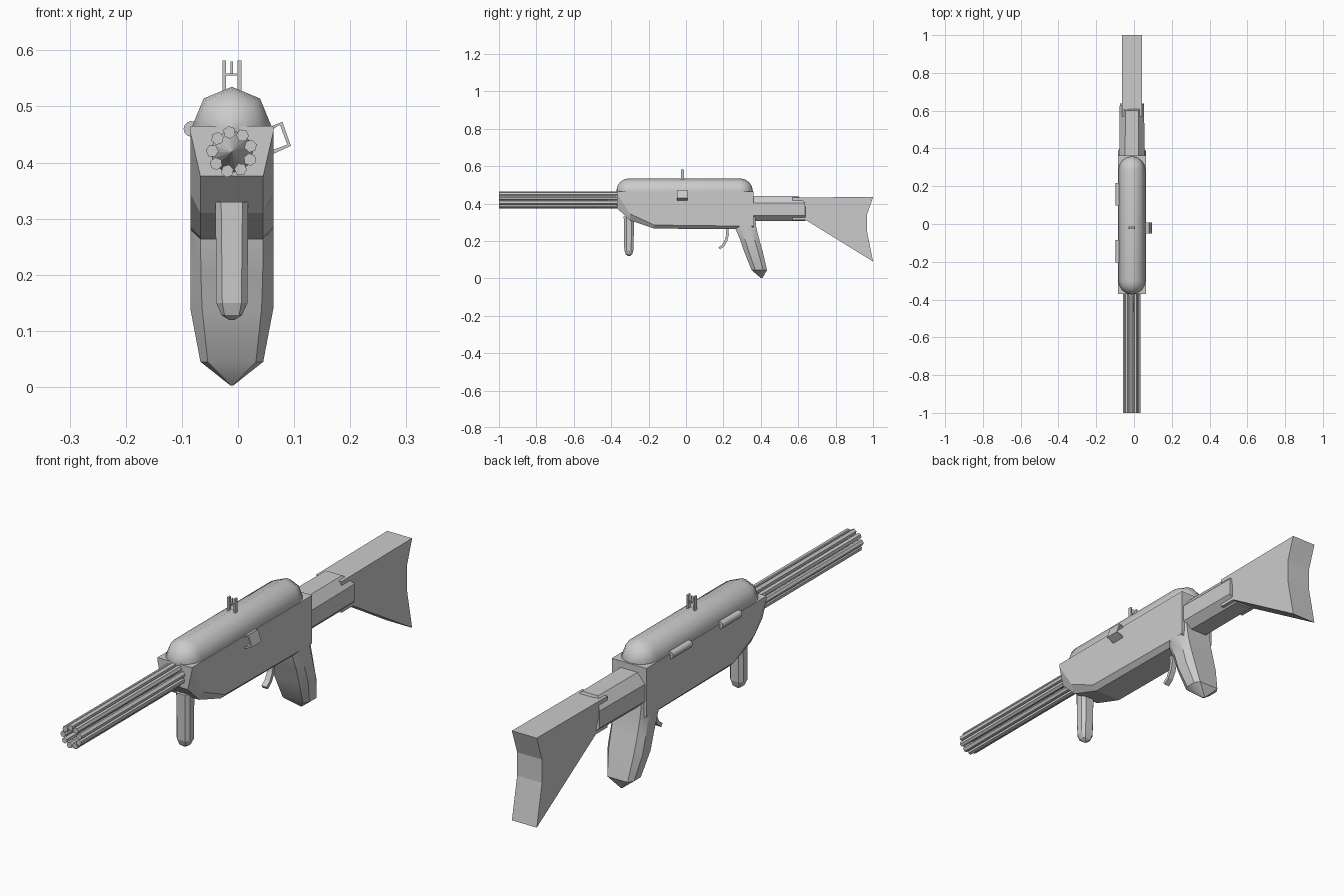
import bpy, bmesh, math
from mathutils import Vector

if "Cube" in bpy.data.objects:
    bpy.data.objects.remove(bpy.data.objects["Cube"])

CX = -0.011  # centre line of the main parts


def finish(name, bm, smooth=None):
    bmesh.ops.remove_doubles(bm, verts=bm.verts, dist=1e-5)
    bmesh.ops.recalc_face_normals(bm, faces=bm.faces)
    me = bpy.data.meshes.new(name)
    bm.to_mesh(me)
    bm.free()
    ob = bpy.data.objects.new(name, me)
    bpy.context.collection.objects.link(ob)
    if smooth:
        bpy.ops.object.select_all(action='DESELECT')
        ob.select_set(True)
        bpy.context.view_layer.objects.active = ob
        bpy.ops.object.shade_smooth_by_angle(angle=math.radians(smooth))
    return ob


def loft(name, rings, smooth=None):
    """Skin a list of equal-length point rings and cap both ends."""
    bm = bmesh.new()
    rows = [[bm.verts.new(p) for p in r] for r in rings]
    n = len(rows[0])
    for a, b in zip(rows, rows[1:]):
        for i in range(n):
            j = (i + 1) % n
            bm.faces.new((a[i], a[j], b[j], b[i]))
    bm.faces.new(rows[0])
    bm.faces.new(rows[-1])
    return finish(name, bm, smooth)


def ring_y(y, r, cx, cz, n, phase=0.0):
    return [(cx + r * math.cos(phase + math.tau * i / n), y,
             cz + r * math.sin(phase + math.tau * i / n)) for i in range(n)]


def oct_z(z, y0, y1, w, inner, cut):
    """Chamfered rectangle lying at height z."""
    c = (y1 - y0) * cut
    pts = [(inner, y0), (w, y0 + c), (w, y1 - c), (inner, y1)]
    pts += [(-x, y) for x, y in reversed(pts)]
    return [(CX + x, y, z) for x, y in pts]


def box(name, x0, x1, y0, y1, z0, z1):
    return loft(name, [[(x0, y, z0), (x1, y, z0), (x1, y, z1), (x0, y, z1)]
                       for y in (y0, y1)])


def strip(pts, t):
    """Closed outline of a 2D path thickened by t."""
    v = [Vector(p) for p in pts]
    left, right = [], []
    for i, p in enumerate(v):
        d = (v[min(i + 1, len(v) - 1)] - v[max(i - 1, 0)]).normalized()
        n = Vector((-d.y, d.x)) * t / 2
        left.append(p + n)
        right.append(p - n)
    return left + right[::-1]


# receiver body
body = [(-0.37, 0.455, 0.376), (-0.30, 0.345, 0.31), (-0.17, 0.285, 0.266),
        (0.26, 0.28, 0.263), (0.362, 0.28, 0.263)]
loft("body", [[(CX + x, y, z) for x, z in
               ((0.074, 0.465), (0.074, zm), (0.056, zb),
                (-0.056, zb), (-0.074, zm), (-0.074, 0.465))]
              for y, zm, zb in body])

# rounded top tank
R = 0.071
caps = [(R * math.sin(a), R * math.cos(a))
        for a in (math.radians(d) for d in (1, 22.5, 45, 67.5, 90))]
tank = [(-0.302 - d, r) for r, d in caps] + [(0.287 + d, r) for r, d in reversed(caps)]
loft("top_tank", [ring_y(y, r, CX, 0.464, 8) for y, r in tank], 50)

# ring of nine barrels with a pointed hub
for i in range(9):
    a = math.tau * i / 9 + math.radians(97)
    x, z = CX + 0.035 * math.cos(a), 0.419 + 0.035 * math.sin(a)
    loft(f"barrel_{i + 1}", [ring_y(y, 0.0115, x, z, 6, a) for y in (-1.0, -0.35)])
loft("barrel_hub", [ring_y(y, r, CX, 0.419, 18) for y, r in ((-0.36, 0.04), (-0.48, 0.001))])

# rear grip
loft("rear_grip", [oct_z(*s) for s in (
    (0.40, 0.25, 0.362, 0.073, 0.060, 0.25),
    (0.27, 0.262, 0.376, 0.074, 0.056, 0.25),
    (0.20, 0.292, 0.394, 0.074, 0.055, 0.25),
    (0.14, 0.312, 0.411, 0.074, 0.053, 0.25),
    (0.045, 0.350, 0.433, 0.056, 0.043, 0.25),
    (0.003, 0.398, 0.410, 0.003, 0.002, 0.25))], 30)

# front grip
loft("front_grip", [oct_z(*s) for s in (
    (0.33, -0.333, -0.277, 0.029, 0.019, 0.25),
    (0.15, -0.330, -0.281, 0.028, 0.017, 0.25),
    (0.128, -0.322, -0.288, 0.018, 0.013, 0.25),
    (0.119, -0.310, -0.298, 0.004, 0.003, 0.25))])

# trigger
outline = strip([(0.218, 0.28), (0.222, 0.235), (0.215, 0.205),
                 (0.200, 0.177), (0.178, 0.160)], 0.014)
loft("trigger", [[(CX + x, p.x, p.y) for p in outline] for x in (-0.011, 0.011)])

# stock neck
neck = [(0.036, 0.44), (0.067, 0.402), (0.067, 0.336), (0.036, 0.306),
        (-0.036, 0.306), (-0.067, 0.336), (-0.067, 0.402), (-0.036, 0.44)]
ends = [0.60, 0.637, 0.637, 0.64]
ends += ends[::-1]
loft("stock_neck", [[(CX + x, 0.35, z) for x, z in neck],
                    [(CX + x * 0.96, y, z) for (x, z), y in zip(neck, ends)]])

# shoulder stock
stock = [(0.57, 0.432), (1.0, 0.435), (0.968, 0.34), (0.968, 0.25),
         (1.0, 0.09), (0.64, 0.312), (0.57, 0.312)]
loft("shoulder_stock", [[(CX + x, y, z) for y, z in stock] for x in (-0.053, 0.053)])

# sight: two posts, crossbar and pin
for side in (-1, 1):
    x = CX + side * 0.0135
    box("sight_post_left" if side < 0 else "sight_post_right",
        x - 0.0035, x + 0.0035, -0.026, -0.012, 0.52, 0.582)
box("sight_crossbar", CX - 0.012, CX + 0.012, -0.024, -0.014, 0.555, 0.559)
box("sight_pin", CX - 0.002, CX + 0.002, -0.021, -0.017, 0.556, 0.58)

# bent side handle
outline = strip([(0.055, 0.459), (0.077, 0.470), (0.091, 0.431), (0.058, 0.417)], 0.007)
loft("side_handle", [[(p.x, y, p.y) for p in outline] for y in (-0.049, 0.009)])

# hinge barrels on the left
for i, y in enumerate((-0.145, 0.157)):
    loft(f"hinge_{i + 1}", [ring_y(y + d, 0.014, -0.083, 0.46, 12) for d in (-0.059, 0.059)], 40)
